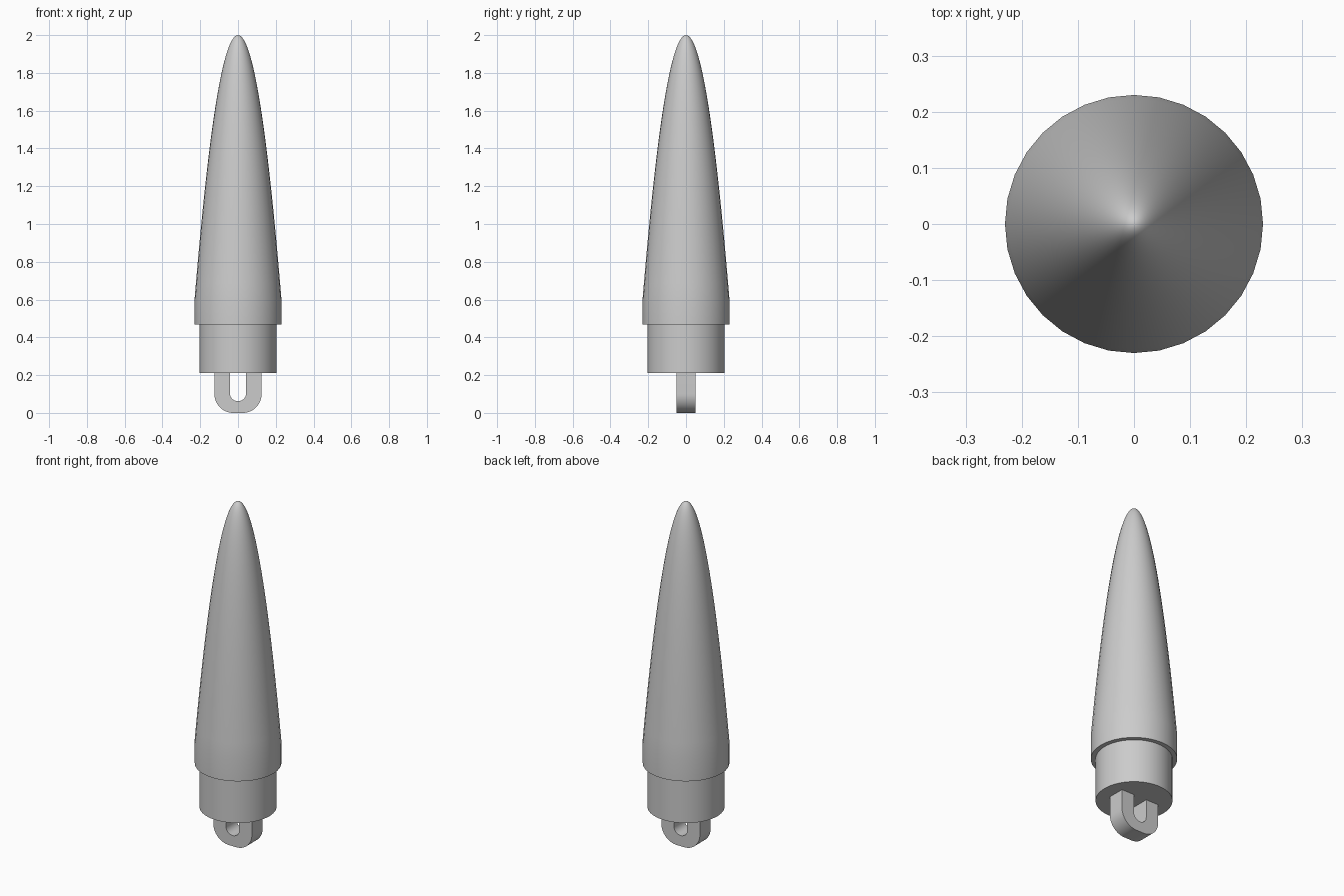
import bpy
import bmesh
import math

cube = bpy.data.objects.get("Cube")
if cube:
    bpy.data.objects.remove(cube, do_unlink=True)

grey = bpy.data.materials.new("light_grey")
grey.use_nodes = True
colour = (0.6, 0.6, 0.6, 1)
grey.diffuse_color = colour
grey.node_tree.nodes["Principled BSDF"].inputs["Base Color"].default_value = colour


def finish(name, bm):
    """Turn a bmesh into a smooth-shaded object with sharp corners kept."""
    bmesh.ops.recalc_face_normals(bm, faces=bm.faces)
    mesh = bpy.data.meshes.new(name)
    bm.to_mesh(mesh)
    bm.free()
    mesh.materials.append(grey)
    obj = bpy.data.objects.new(name, mesh)
    bpy.context.collection.objects.link(obj)
    bpy.ops.object.select_all(action="DESELECT")
    obj.select_set(True)
    bpy.context.view_layer.objects.active = obj
    bpy.ops.object.shade_smooth_by_angle(angle=math.radians(35))
    return obj


def lathe(name, profile, sides=32):
    """Revolve (radius, z) points about the z axis."""
    bm = bmesh.new()
    verts = [bm.verts.new((r, 0, z)) for r, z in profile]
    edges = [bm.edges.new(pair) for pair in zip(verts, verts[1:])]
    bmesh.ops.spin(bm, geom=verts + edges, axis=(0, 0, 1), cent=(0, 0, 0),
                   steps=sides, angle=math.tau)
    bmesh.ops.remove_doubles(bm, verts=bm.verts, dist=1e-5)
    return finish(name, bm)


# Parabolic nose on a short straight collar, closed underneath
radius, base, tip, rings = 0.23, 0.60, 2.0, 32
nose = [(0, 0.467), (radius, 0.467)]
for i in range(rings + 1):
    t = 1 - i / rings
    nose.append((radius * t, tip - (tip - base) * t * t))
lathe("nose_cone", nose)

# Narrower shoulder plug
lathe("shoulder", [(0, 0.211), (0.204, 0.211), (0.204, 0.48), (0, 0.48)], 64)


def u_path(half, bottom, corner, top, steps=16):
    """U-shaped outline with rounded lower corners, left to right."""
    pts = [(-half, top)]
    for side, start in ((-1, math.pi), (1, 1.5 * math.pi)):
        for i in range(steps + 1):
            a = start + i / steps * math.pi / 2
            pts.append((side * (half - corner) + corner * math.cos(a),
                        bottom + corner + corner * math.sin(a)))
    return pts + [(half, top)]


# Attachment loop: the band between two U outlines, given thickness
outer = u_path(0.125, 0, 0.10, 0.22)
inner = u_path(0.043, 0.062, 0.0425, 0.22)
bm = bmesh.new()
rows = [[bm.verts.new((x, y, z)) for x, z in path]
        for path, y in ((outer, -0.05), (inner, -0.05), (inner, 0.05), (outer, 0.05))]
for j in range(4):
    a, b = rows[j], rows[(j + 1) % 4]
    for i in range(len(a) - 1):
        bm.faces.new((a[i], a[i + 1], b[i + 1], b[i]))
for end in (0, -1):
    bm.faces.new([row[end] for row in rows])
finish("attachment_loop", bm)
